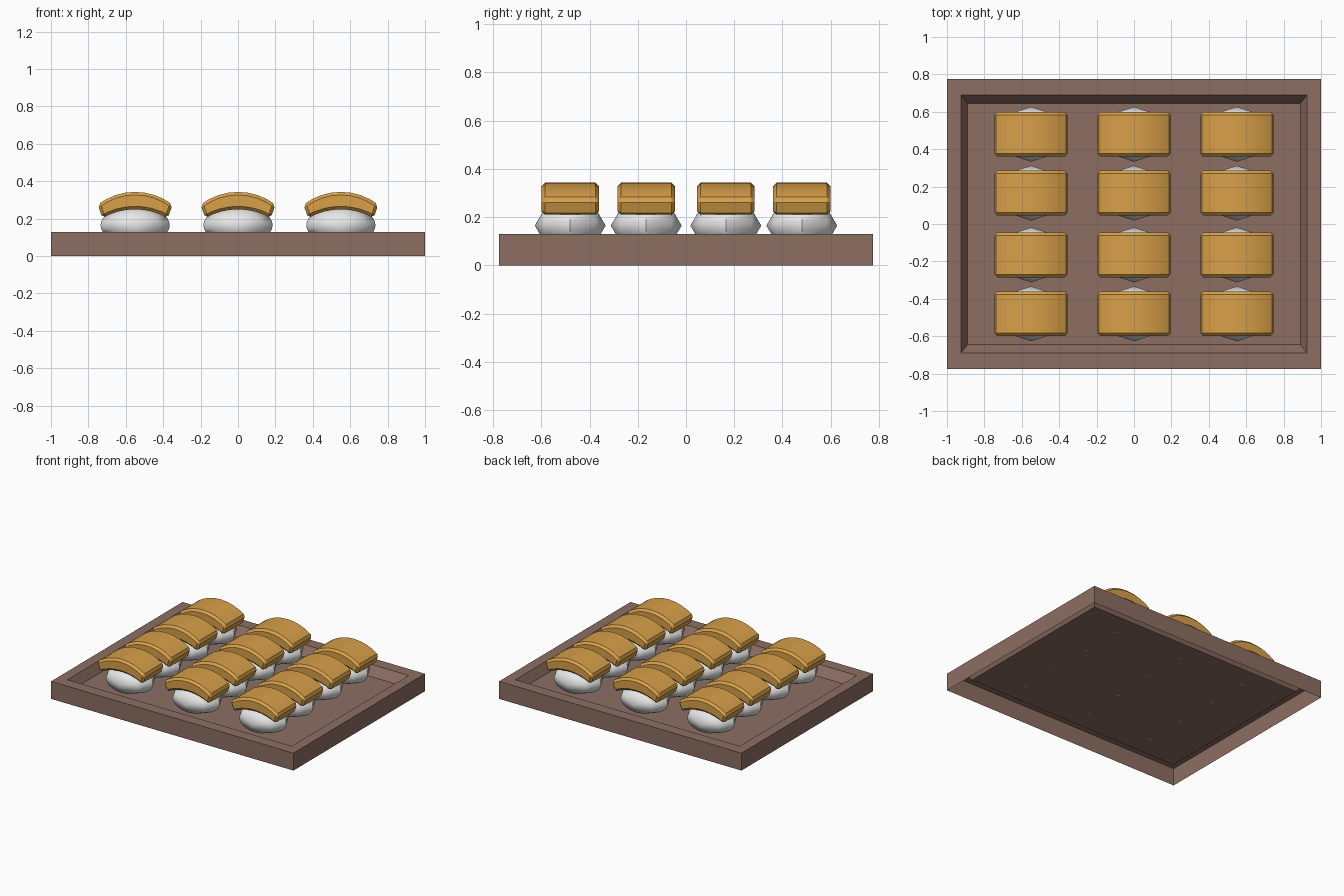
import bpy, bmesh, math
from mathutils import Matrix

if "Cube" in bpy.data.objects:
    bpy.data.objects.remove(bpy.data.objects["Cube"])


def material(name, rgb):
    m = bpy.data.materials.new(name)
    m.diffuse_color = (*rgb, 1)
    m.use_nodes = True
    m.node_tree.nodes["Principled BSDF"].inputs["Base Color"].default_value = m.diffuse_color
    return m


BROWN = material("tray brown", (0.266, 0.156, 0.125))
WHITE = material("rice white", (0.85, 0.85, 0.85))
ORANGE = material("topping orange", (0.686, 0.352, 0.067))


def make_object(name, bm, mat):
    bmesh.ops.recalc_face_normals(bm, faces=bm.faces)
    me = bpy.data.meshes.new(name)
    bm.to_mesh(me)
    bm.free()
    me.materials.append(mat)
    ob = bpy.data.objects.new(name, me)
    bpy.context.collection.objects.link(ob)
    return ob


def smooth(ob, angle):
    bpy.ops.object.select_all(action='DESELECT')
    ob.select_set(True)
    bpy.context.view_layer.objects.active = ob
    bpy.ops.object.shade_smooth_by_angle(angle=math.radians(angle))


# Tray: thin shell, open underneath, from rectangular loops (half x, half y, z)
bm = bmesh.new()
loops = []
for hx, hy, z in [(1, 0.775, 0), (1, 0.775, 0.13), (0.925, 0.69, 0.13), (0.89, 0.645, 0.063)]:
    loops.append([bm.verts.new((sx * hx, sy * hy, z))
                  for sx, sy in [(-1, -1), (1, -1), (1, 1), (-1, 1)]])
for a, b in zip(loops, loops[1:]):
    for i in range(4):
        j = (i + 1) % 4
        bm.faces.new((a[i], a[j], b[j], b[i]))
bm.faces.new(loops[-1])
tray = make_object("tray", bm, BROWN)
# the floor must face up
if tray.data.polygons[-1].normal.z < 0:
    tray.data.flip_normals()


# Rice: ellipsoid with its poles along y and few rings
def rice_mesh():
    bm = bmesh.new()
    bmesh.ops.create_uvsphere(bm, u_segments=32, v_segments=4, radius=1,
                              matrix=Matrix.Rotation(math.pi / 2, 4, 'X'))
    bmesh.ops.scale(bm, vec=(0.185, 0.147, 0.103), verts=bm.verts)
    return bm


# Arc through the top point and both ends, left to right
def arc(half, top, end, n):
    sag = top - end
    r = (half * half + sag * sag) / (2 * sag)
    a = math.asin(half / r)
    return [(r * math.sin(t), top - r + r * math.cos(t))
            for t in (-a + 2 * a * i / n for i in range(n + 1))]


# Topping: bent slab extruded along y, edges bevelled
def topping_mesh():
    bm = bmesh.new()
    outer, inner = arc(0.2, 0.343, 0.275, 8), arc(0.175, 0.25, 0.203, 8)
    rows = [[bm.verts.new((x, y, z)) for x, z in outer + inner[::-1]]
            for y in (-0.12, 0.12)]
    n = len(rows[0])
    for i in range(n):
        j = (i + 1) % n
        bm.faces.new((rows[0][i], rows[0][j], rows[1][j], rows[1][i]))
    bm.faces.new(rows[0])
    bm.faces.new(rows[1])
    bmesh.ops.recalc_face_normals(bm, faces=bm.faces)
    sharp = [e for e in bm.edges if e.calc_face_angle() > math.radians(30)]
    bmesh.ops.bevel(bm, geom=sharp, offset=0.016, segments=1,
                    affect='EDGES', profile=0.5)
    return bm


rice = make_object("rice", rice_mesh(), WHITE)
topping = make_object("topping", topping_mesh(), ORANGE)
smooth(rice, 50)
smooth(topping, 30)

# Three columns by four rows of pieces
first = True
for x in (-0.55, 0, 0.55):
    for y in (-0.48, -0.165, 0.165, 0.48):
        for src, z in ((rice, 0.165), (topping, 0)):
            ob = src
            if not first:
                ob = src.copy()
                bpy.context.collection.objects.link(ob)
            ob.location = (x, y, z)
        first = False
